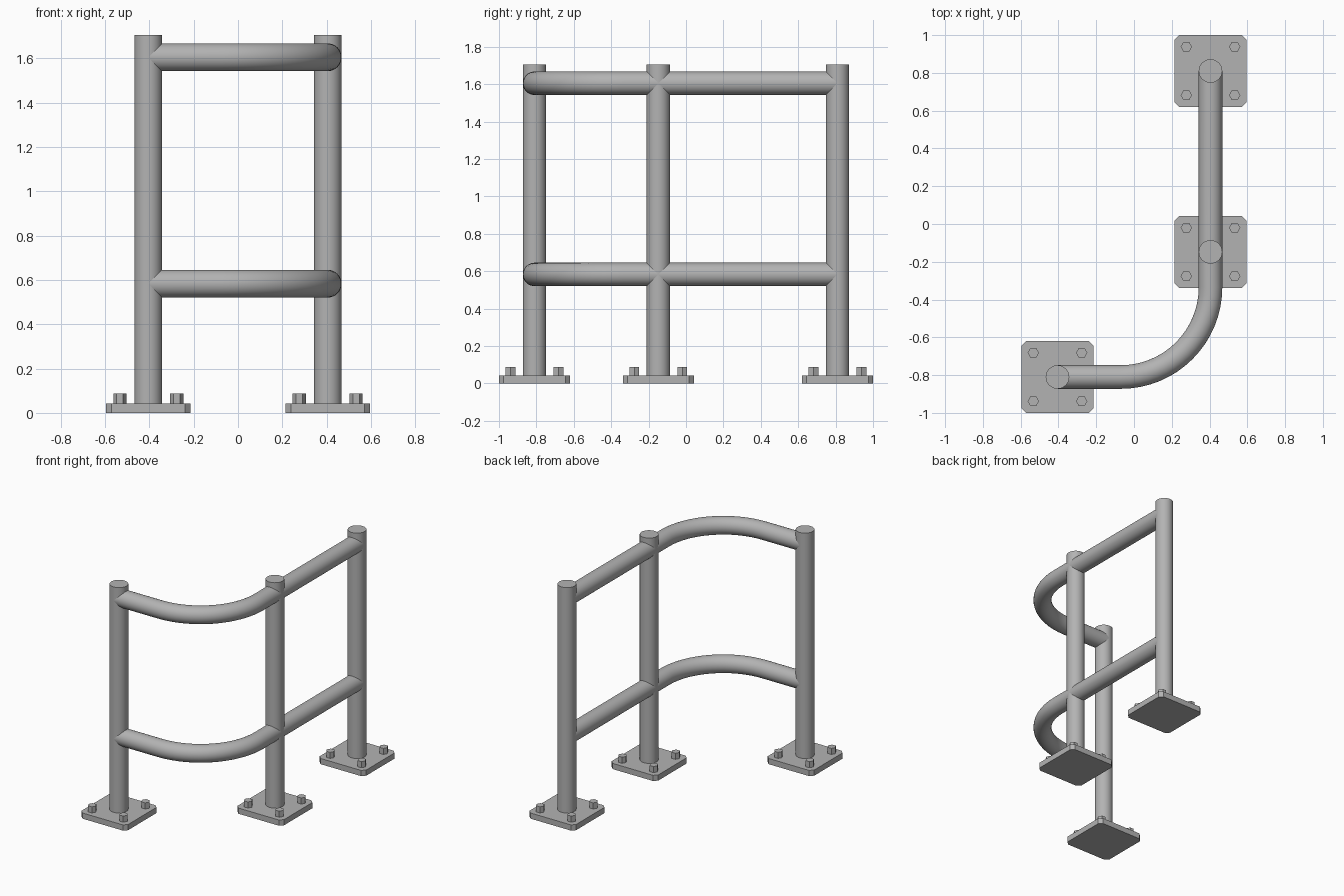
import bpy
import bmesh
from math import sin, cos, pi, radians
from mathutils import Matrix, Vector

cube = bpy.data.objects.get("Cube")
if cube:
    bpy.data.objects.remove(cube, do_unlink=True)

# Single grey steel material
GREY = (0.45, 0.45, 0.45, 1.0)
steel = bpy.data.materials.new("grey steel")
steel.use_nodes = True
steel.diffuse_color = GREY
steel.node_tree.nodes["Principled BSDF"].inputs["Base Color"].default_value = GREY

TUBE = 0.0625
POST_TOP = 1.705
PLATE, PLATE_H, CORNER = 0.19, 0.042, 0.025
POSTS = {"front": (-0.405, -0.81), "middle": (0.405, -0.148), "back": (0.405, 0.81)}


def finish(bm, name, smooth=False):
    bmesh.ops.recalc_face_normals(bm, faces=bm.faces)
    mesh = bpy.data.meshes.new(name)
    bm.to_mesh(mesh)
    bm.free()
    mesh.materials.append(steel)
    obj = bpy.data.objects.new(name, mesh)
    bpy.context.collection.objects.link(obj)
    if smooth:
        bpy.ops.object.select_all(action="DESELECT")
        obj.select_set(True)
        bpy.context.view_layer.objects.active = obj
        bpy.ops.object.shade_smooth_by_angle(angle=radians(35))
    return obj


def cylinder(name, x, y, z0, z1, radius, sides, smooth):
    bm = bmesh.new()
    bmesh.ops.create_cone(bm, cap_ends=True, segments=sides, radius1=radius, radius2=radius,
                          depth=z1 - z0, matrix=Matrix.Translation((x, y, (z0 + z1) / 2)))
    return finish(bm, name, smooth)


def base_plate(name, x, y):
    # Square plate with clipped vertical corners
    bm = bmesh.new()
    a, b = PLATE, PLATE - CORNER
    outline = [(a, -b), (a, b), (b, a), (-b, a), (-a, b), (-a, -b), (-b, -a), (b, -a)]
    face = bm.faces.new([bm.verts.new((x + u, y + v, 0)) for u, v in outline])
    top = bmesh.ops.extrude_face_region(bm, geom=[face])["geom"]
    bmesh.ops.translate(bm, vec=(0, 0, PLATE_H),
                        verts=[g for g in top if isinstance(g, bmesh.types.BMVert)])
    return finish(bm, name)


def tube(name, path, sides=32):
    # Sweep a circle along a horizontal path
    bm = bmesh.new()
    rings = []
    for i, p in enumerate(path):
        d = (path[min(i + 1, len(path) - 1)] - path[max(i - 1, 0)]).normalized()
        side = Vector((-d.y, d.x, 0))
        rings.append([bm.verts.new(p + TUBE * (side * cos(t) + Vector((0, 0, sin(t)))))
                      for t in (2 * pi * k / sides for k in range(sides))])
    for r, s in zip(rings, rings[1:]):
        for k in range(sides):
            n = (k + 1) % sides
            bm.faces.new((r[k], r[n], s[n], s[k]))
    bm.faces.new(rings[0])
    bm.faces.new(rings[-1])
    return finish(bm, name, True)


# Posts with bolted base plates
for label, (x, y) in POSTS.items():
    cylinder(f"{label}_post", x, y, PLATE_H / 2, POST_TOP, TUBE, 32, True)
    base_plate(f"{label}_base_plate", x, y)
    for i, (sx, sy) in enumerate([(-1, -1), (1, -1), (1, 1), (-1, 1)]):
        bolt = cylinder(f"{label}_bolt_{i + 1}", 0, 0, PLATE_H / 2, 0.087, 0.03, 6, False)
        bolt.rotation_euler.z = pi / 6
        bolt.location = (x + 0.128 * sx, y + 0.128 * sy, 0)

# Two rails: straight, quarter bend, straight
(fx, fy), (bx, by) = POSTS["front"], POSTS["back"]
BEND = 0.475
for label, z in (("lower", 0.583), ("upper", 1.605)):
    arc = [Vector((bx - BEND + BEND * sin(t), fy + BEND - BEND * cos(t), z))
           for t in (pi / 2 * k / 16 for k in range(17))]
    tube(f"{label}_rail", [Vector((fx, fy, z))] + arc + [Vector((bx, by, z))])
